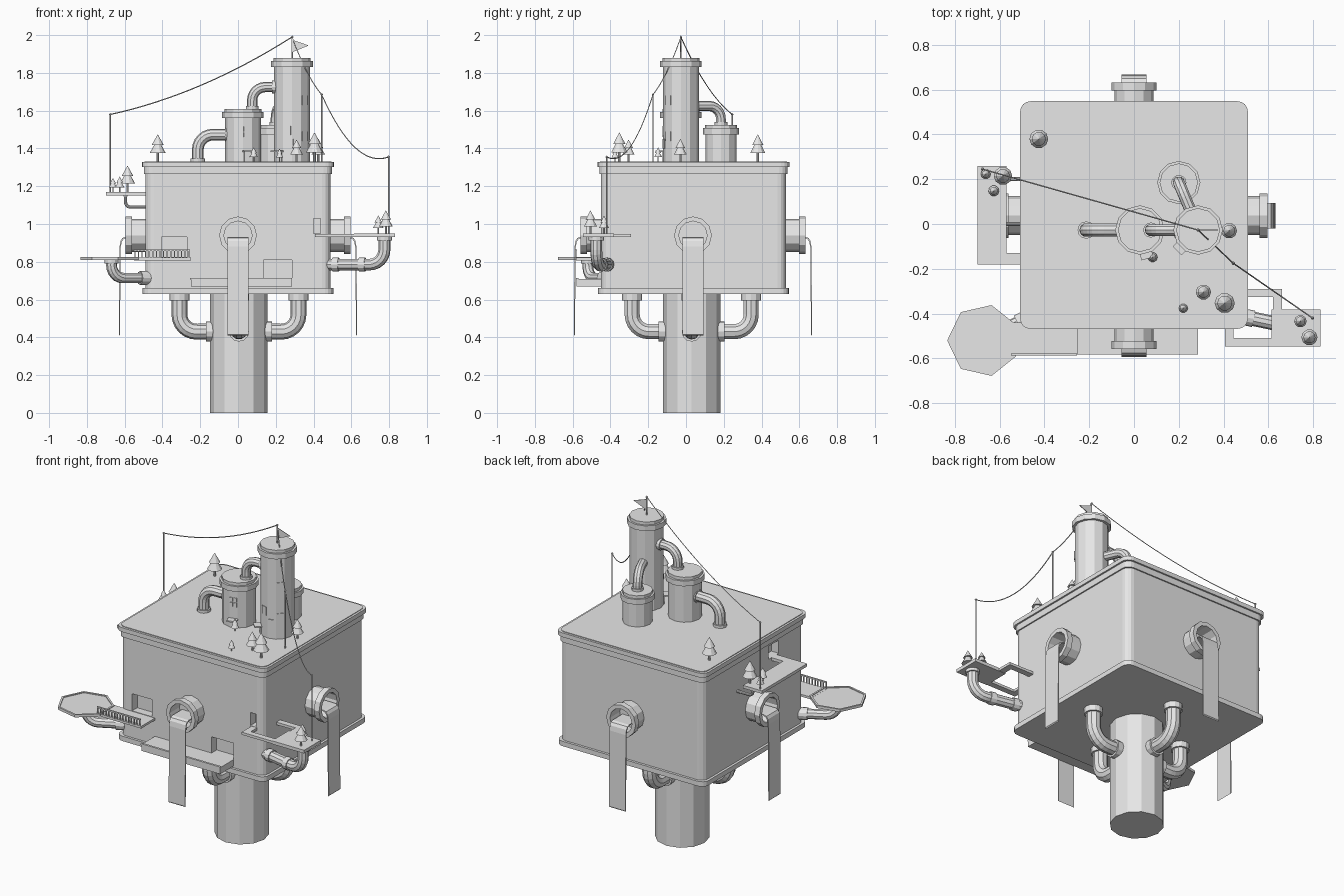
import bpy, bmesh, math
from mathutils import Vector, Matrix

if "Cube" in bpy.data.objects:
    bpy.data.objects.remove(bpy.data.objects["Cube"])

grey = bpy.data.materials.new("plain_grey")
grey.diffuse_color = (0.8, 0.8, 0.8, 1)
grey.use_nodes = True
grey.node_tree.nodes["Principled BSDF"].inputs["Base Color"].default_value = grey.diffuse_color
CY = 0.04                                   # y centre of the main block


def finish(name, bm):
    bmesh.ops.recalc_face_normals(bm, faces=bm.faces)
    me = bpy.data.meshes.new(name)
    bm.to_mesh(me)
    bm.free()
    me.materials.append(grey)
    ob = bpy.data.objects.new(name, me)
    bpy.context.collection.objects.link(ob)
    return ob


def box(name, x0, x1, y0, y1, z0, z1, round_r=0, mat=None):
    bm = bmesh.new()
    m = Matrix.Translation(((x0+x1)/2, (y0+y1)/2, (z0+z1)/2)) @ Matrix.Diagonal((x1-x0, y1-y0, z1-z0, 1))
    bmesh.ops.create_cube(bm, size=1, matrix=m)
    if round_r:
        edges = [e for e in bm.edges if abs(e.verts[0].co.z - e.verts[1].co.z) > 1e-4]
        bmesh.ops.bevel(bm, geom=edges, offset=round_r, segments=4, profile=0.5, affect='EDGES')
    if mat:
        bm.transform(mat)
    return finish(name, bm)


def lathe(name, prof, sides=12, mat=Matrix(), turn=0):
    """Spin (radius, height) points round z, then place with mat."""
    bm = bmesh.new()
    vs = [bm.verts.new((r, 0, h)) for r, h in prof]
    es = [bm.edges.new(p) for p in zip(vs, vs[1:])]
    bmesh.ops.spin(bm, geom=vs+es, cent=(0, 0, 0), axis=(0, 0, 1), angle=2*math.pi, steps=sides)
    bmesh.ops.remove_doubles(bm, verts=bm.verts, dist=1e-5)
    bm.transform(mat @ Matrix.Rotation(turn, 4, 'Z'))
    return finish(name, bm)


def rod(name, p, q, r, sides=12):
    p, q = Vector(p), Vector(q)
    d = q - p
    mat = Matrix.Translation(p) @ d.to_track_quat('Z', 'Y').to_matrix().to_4x4()
    return lathe(name, [(0, 0), (r, 0), (r, d.length), (0, d.length)], sides, mat)


def tube(name, pts, r, res=3):
    cu = bpy.data.curves.new(name, 'CURVE')
    cu.dimensions, cu.bevel_depth, cu.bevel_resolution, cu.use_fill_caps = '3D', r, res, True
    sp = cu.splines.new('POLY')
    sp.points.add(len(pts)-1)
    for s, p in zip(sp.points, pts):
        s.co = (*p, 1)
    tmp = bpy.data.objects.new(name, cu)
    bpy.context.collection.objects.link(tmp)
    me = bpy.data.meshes.new_from_object(tmp.evaluated_get(bpy.context.evaluated_depsgraph_get()))
    bpy.data.objects.remove(tmp)
    me.materials.clear()
    me.materials.append(grey)
    for p in me.polygons:
        p.use_smooth = False
    bpy.context.collection.objects.link(bpy.data.objects.new(name, me))


def elbow(name, p, c, q, r, bend, collar=0.03, flanges=(1, 1)):
    """Pipe p-c-q with a round right-angle bend at c and flanges on its ends."""
    p, c, q = Vector(p), Vector(c), Vector(q)
    a, b = (p-c).normalized(), (q-c).normalized()
    o = c + (a+b)*bend
    arc = [o - b*bend*math.cos(t*math.pi/12) - a*bend*math.sin(t*math.pi/12) for t in range(7)]
    tube(name, [p]+arc+[q], r)
    for on, end, d in ((flanges[0], p, a), (flanges[1], q, b)):
        if on:
            rod(name+"_flange", end, end-d*collar, r*1.25)


# main block with doorway recesses
block = box("main_block", -.49, .49, CY-.49, CY+.49, .64, 1.31, .045)
doors = [(-.405, -.27, -.5, -.40, .825, .93), (.135, .285, -.5, -.40, .71, .81),
         (.40, .437, -.5, -.40, .95, 1.03), (-.55, -.44, -.2, -.1, 1.17, 1.25)]
cutters = []
for d in doors:
    cutters.append(box("doorway_cutter", *d))
    cutters[-1].hide_render = True
    mod = block.modifiers.new("doorway", 'BOOLEAN')
    mod.operation, mod.object, mod.solver = 'DIFFERENCE', cutters[-1], 'EXACT'
cut = bpy.data.meshes.new_from_object(block.evaluated_get(bpy.context.evaluated_depsgraph_get()))
block.modifiers.clear()
block.data = cut
for c in cutters:
    bpy.data.objects.remove(c)

# rims
for name, h, z0, z1 in (("bottom_rim", .505, .63, .66), ("upper_band", .498, 1.265, 1.306),
                        ("roof_rim", .508, 1.302, 1.328), ("roof", .495, 1.32, 1.332)):
    box(name, -h, h, CY-h, CY+h, z0, z1, .045)

# central column and its four bent pipes
lathe("column", [(0, 0), (.152, 0), (.152, .64), (0, .64)], 12, Matrix.Translation((.005, .03, 0)))
for k in range(4):
    u = Vector((math.cos(k*math.pi/2), math.sin(k*math.pi/2), 0))
    o = Vector((.005, .03, 0))
    elbow("under_pipe", o+u*.315+Vector((0, 0, .635)), o+u*.315+Vector((0, 0, .43)),
          o+u*.135+Vector((0, 0, .43)), .042, .09, .04)

# four outlets with falling water
for k in range(4):
    turn = Matrix.Translation((0, CY-.003, .94)) @ Matrix.Rotation(k*math.pi/2, 4, 'Z')
    lathe("outlet", [(0, .47), (.087, .47), (.087, .56), (.1, .56), (.1, .595), (.075, .595), (.075, .5), (0, .5)],
          12, turn @ Matrix.Rotation(math.pi/2, 4, 'Y'))
    bm = bmesh.new()
    path = [(.49, -.008), (.595, -.008), (.612, -.014), (.622, -.03), (.627, -.06), (.631, -.525)]
    vs = [bm.verts.new((x, -.056, z)) for x, z in path]
    vs += [bm.verts.new((x-.006, -.056, z-.006)) for x, z in reversed(path)]
    f = bm.faces.new(vs)
    ext = bmesh.ops.extrude_face_region(bm, geom=[f])['geom']
    bmesh.ops.translate(bm, vec=(0, .112, 0), verts=[v for v in ext if isinstance(v, bmesh.types.BMVert)])
    bm.transform(turn)
    finish("waterfall", bm)


# roof towers: shaft, collar and cap
def tower(name, x, y, r, top):
    c = r*1.16
    lathe(name, [(0, 1.32), (r, 1.32), (r, top-.05), (c, top-.05), (c, top-.018), (r*1.03, top-.018),
                 (r*1.03, top), (0, top)], 12, Matrix.Translation((x, y, 0)))


def tower_plate(name, x, y, r, deg, w, z0, z1, depth=.004):
    m = Matrix.Translation((x, y, 0)) @ Matrix.Rotation(math.radians(deg), 4, 'Z')
    box(name, r-.004, r+depth, -w/2, w/2, z0, z1, mat=m)


T1, T2, T3 = (.026, -.027), (.286, -.027), (.2, .185)
tower("middle_tower", *T1, .095, 1.61)
tower("tall_tower", *T2, .095, 1.88)
tower("back_tower", *T3, .083, 1.525)
for deg, z in ((-105, 1.47), (-45, 1.63), (-45, 1.44), (-75, 1.4)):
    tower_plate("tall_tower_window", *T2, .0925, deg, .036, z, z+.05)
for i in (-1, 1):
    for j in (0, 1):
        m = Matrix.Translation((*T1, 0)) @ Matrix.Rotation(math.radians(-75), 4, 'Z')
        box("middle_tower_window", .088, .096, i*.012-.009, i*.012+.009, 1.46+j*.03, 1.485+j*.03, mat=m)
for t, deg in ((T1, -75), (T2, -135)):
    tower_plate("tower_door", *t, .0925, deg, .035, 1.33, 1.38)
    tower_plate("door_canopy", *t, .0925, deg, .055, 1.38, 1.388, .04)

# pipes joining the towers and roof
elbow("roof_pipe", (-.213, -.027, 1.33), (-.213, -.027, 1.473), (-.05, -.027, 1.473), .031, .08, .018)
elbow("high_pipe", (.075, -.027, 1.605), (.075, -.027, 1.725), (.2, -.027, 1.725), .027, .07, .02)
elbow("back_pipe", (*T3, 1.52), (*T3, 1.625), (.265, .03, 1.625), .027, .07, .02)

# heptagon deck with bridge, railing and support pipe
lathe("heptagon_deck", [(0, .81), (.162, .81), (.162, .826), (.15, .826), (.15, .821), (0, .821)], 7,
      Matrix.Translation((-.672, -.52, 0)), math.pi)
box("bridge", -.55, -.25, -.583, -.44, .808, .822)
box("bridge_hand_rail", -.55, -.255, -.586, -.578, .857, .865)
for i in range(16):
    x = -.546 + i*.019
    box("railing_post", x-.003, x+.003, -.585, -.579, .82, .86)
elbow("deck_pipe", (-.46, -.41, .714), (-.67, -.52, .714), (-.67, -.52, .812), .029, .07, .02, (0, 1))
rod("deck_pipe_collar", (-.475, -.418, .714), (-.52, -.441, .714), .036)

# front ledge
box("front_ledge", -.25, .285, -.58, -.44, .67, .71)
box("front_ledge_lip", -.255, .285, -.583, -.57, .705, .715)

# right corner walkway, deck and support pipe
for w in ((.407, .62, -.546, -.51), (.407, .445, -.53, -.44), (.48, .66, -.327, -.29), (.62, .66, -.39, -.3)):
    box("corner_walkway", *w, .932, .948)
box("corner_deck", .613, .832, -.546, -.382, .93, .95)
elbow("corner_pipe", (.47, -.41, .785), (.775, -.475, .785), (.775, -.475, .932), .032, .08, .02, (0, 1))
for t in (.1, .56):
    a, b = Vector((.47, -.41, .785)), Vector((.775, -.475, .785))
    rod("corner_pipe_collar", a.lerp(b, t), a.lerp(b, t+.11), .037)

# left deck with its path and bracket
box("left_deck", -.698, -.57, -.18, .26, 1.152, 1.17)
box("left_path", -.58, -.48, -.18, -.13, 1.152, 1.17)
for y in (.0, .2):
    elbow("left_bracket", (-.48, y, 1.09), (-.595, y, 1.09), (-.595, y, 1.155), .009, .025, .01)

# trees: trunk and two cone tiers
trees = [(-.425, .38, 1.33, .042), (.425, -.03, 1.33, .035), (.31, -.304, 1.33, .034), (.405, -.353, 1.33, .045),
         (.22, -.376, 1.33, .02), (.083, -.148, 1.33, .022), (-.585, .215, 1.168, .041), (-.662, .223, 1.168, .022),
         (-.626, .148, 1.168, .024), (.743, -.434, .948, .028), (.783, -.506, .948, .036)]
for x, y, z, r in trees:
    prof = [(0, 0), (.16, 0), (.16, 1.15), (1, 1.1), (.42, 2.15), (.75, 2.1), (0, 3.45)]
    lathe("tree", [(a*r, h*r) for a, h in prof], 10, Matrix.Translation((x, y, z)))

# poles, flag and sagging cables
poles = [(-.676, .245, 1.16, 1.58), (.286, -.027, 1.87, 1.99), (.443, -.175, 1.32, 1.685), (.797, -.42, .94, 1.355)]
tops = []
for x, y, z0, z1 in poles:
    rod("pole", (x, y, z0), (x, y, z1), .004, 6)
    lathe("pole_knob", [(0, -.008), (.008, 0), (0, .008)], 6, Matrix.Translation((x, y, z1)))
    tops.append(Vector((x, y, z1)))
for a, b, sag in ((0, 1, .05), (1, 2, .03), (2, 3, .115)):
    pts = [tops[a].lerp(tops[b], t/16) - Vector((0, 0, 4*sag*(t/16)*(1-t/16))) for t in range(17)]
    tube("cable", pts, .003, 0)
bm = bmesh.new()
for y in (-.029, -.025):
    bm.verts.new((.288, y, 1.975)), bm.verts.new((.288, y, 1.91)), bm.verts.new((.375, y, 1.945))
bmesh.ops.convex_hull(bm, input=bm.verts)
finish("flag", bm)
